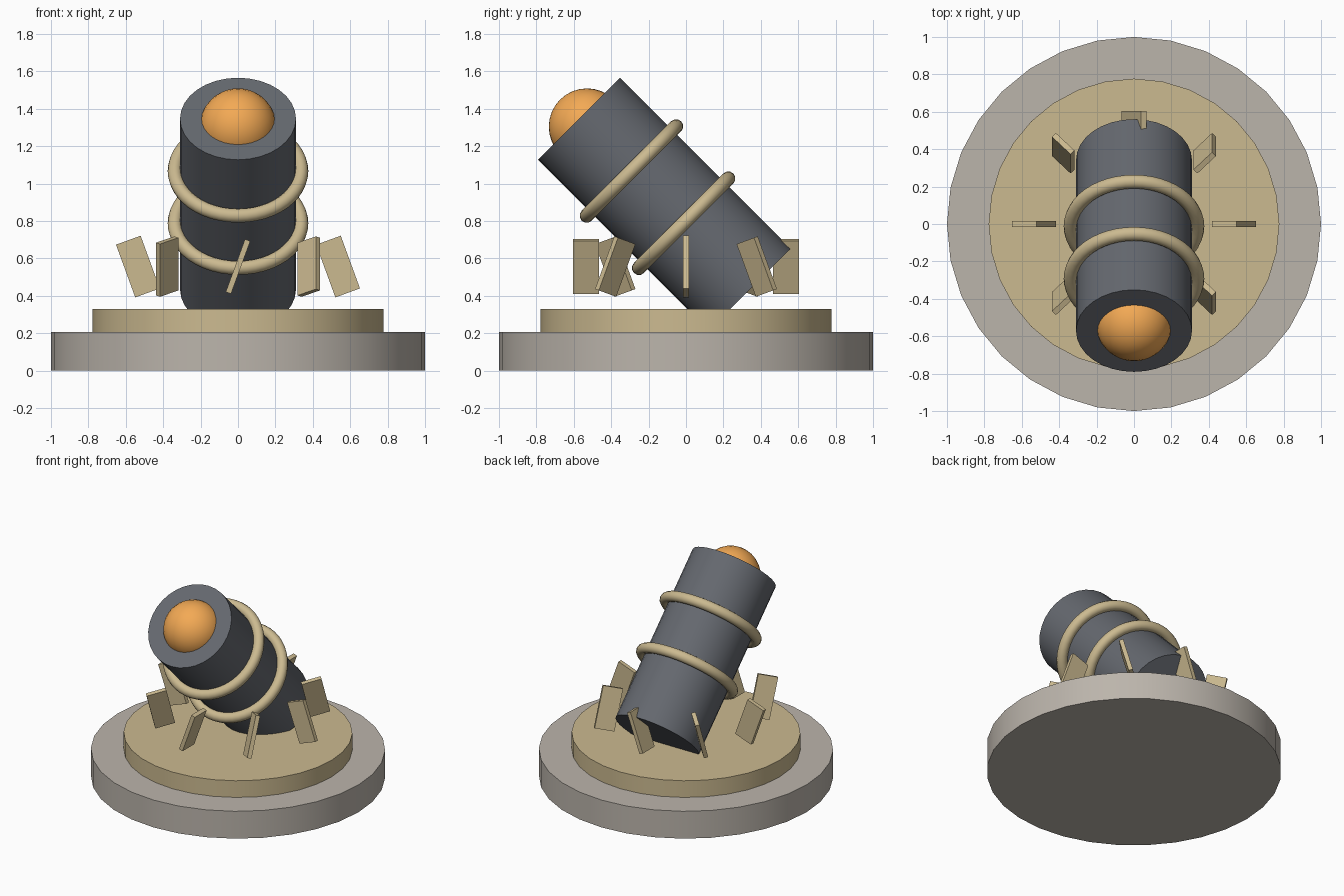
import bpy
from math import radians, pi
from mathutils import Matrix, Vector

if "Cube" in bpy.data.objects:
    bpy.data.objects.remove(bpy.data.objects["Cube"])


def material(name, rgb):
    m = bpy.data.materials.new(name)
    m.diffuse_color = (*rgb, 1)
    m.use_nodes = True
    m.node_tree.nodes["Principled BSDF"].inputs["Base Color"].default_value = m.diffuse_color
    return m


STONE = material("stone", (0.50, 0.46, 0.41))
BRASS = material("brass", (0.60, 0.49, 0.28))
IRON = material("iron", (0.13, 0.14, 0.16))
ORANGE = material("orange", (0.90, 0.40, 0.09))


def finish(name, mat, smooth=True):
    ob = bpy.context.object
    ob.name = name
    ob.data.materials.append(mat)
    if smooth:
        bpy.ops.object.shade_smooth_by_angle(angle=radians(35))
    return ob


def disc(name, radius, z0, z1, mat):
    bpy.ops.mesh.primitive_cylinder_add(vertices=32, radius=radius, depth=z1 - z0,
                                        location=(0, 0, (z0 + z1) / 2))
    finish(name, mat)


# Stepped round base
disc("base", 1.0, 0, 0.205, STONE)
disc("turntable", 0.777, 0.205, 0.33, BRASS)

# Barrel, tilted 45 degrees towards the front
TILT = (radians(45), 0, 0)
CENTRE = Vector((0, -0.115, 0.89))
AXIS = Vector((0, -1, 1)).normalized()
LENGTH = 1.29
bpy.ops.mesh.primitive_cylinder_add(vertices=32, radius=0.31, depth=LENGTH,
                                    location=CENTRE, rotation=TILT)
finish("barrel", IRON)

# Two bands around the barrel
for i, offset in enumerate((0.25, -0.145)):
    bpy.ops.mesh.primitive_torus_add(major_radius=0.338, minor_radius=0.038,
                                     major_segments=48, minor_segments=12,
                                     location=CENTRE + AXIS * offset, rotation=TILT)
    finish(f"barrel_band_{i + 1}", BRASS)

# Ball sitting in the muzzle
bpy.ops.mesh.primitive_uv_sphere_add(segments=32, ring_count=16, radius=0.205,
                                     location=CENTRE + AXIS * (LENGTH / 2 - 0.06),
                                     rotation=TILT)
finish("muzzle_ball", ORANGE)

# Ring of eight floating blades whose lean turns twice as fast as their position
for i in range(8):
    a = i * pi / 4
    bpy.ops.mesh.primitive_cube_add(size=1)
    blade = finish(f"blade_{i + 1}", BRASS, smooth=False)
    blade.data.transform(Matrix.Diagonal((0.14, 0.03, 0.30, 1)))
    turn = (Matrix.Rotation(2 * a, 4, 'Z') @ Matrix.Rotation(-0.35, 4, 'Y')
            @ Matrix.Rotation(-a, 4, 'Z'))
    place = Matrix.Rotation(a, 4, 'Z') @ Vector((0.535, 0, 0.556))
    blade.matrix_world = Matrix.Translation(place) @ turn
